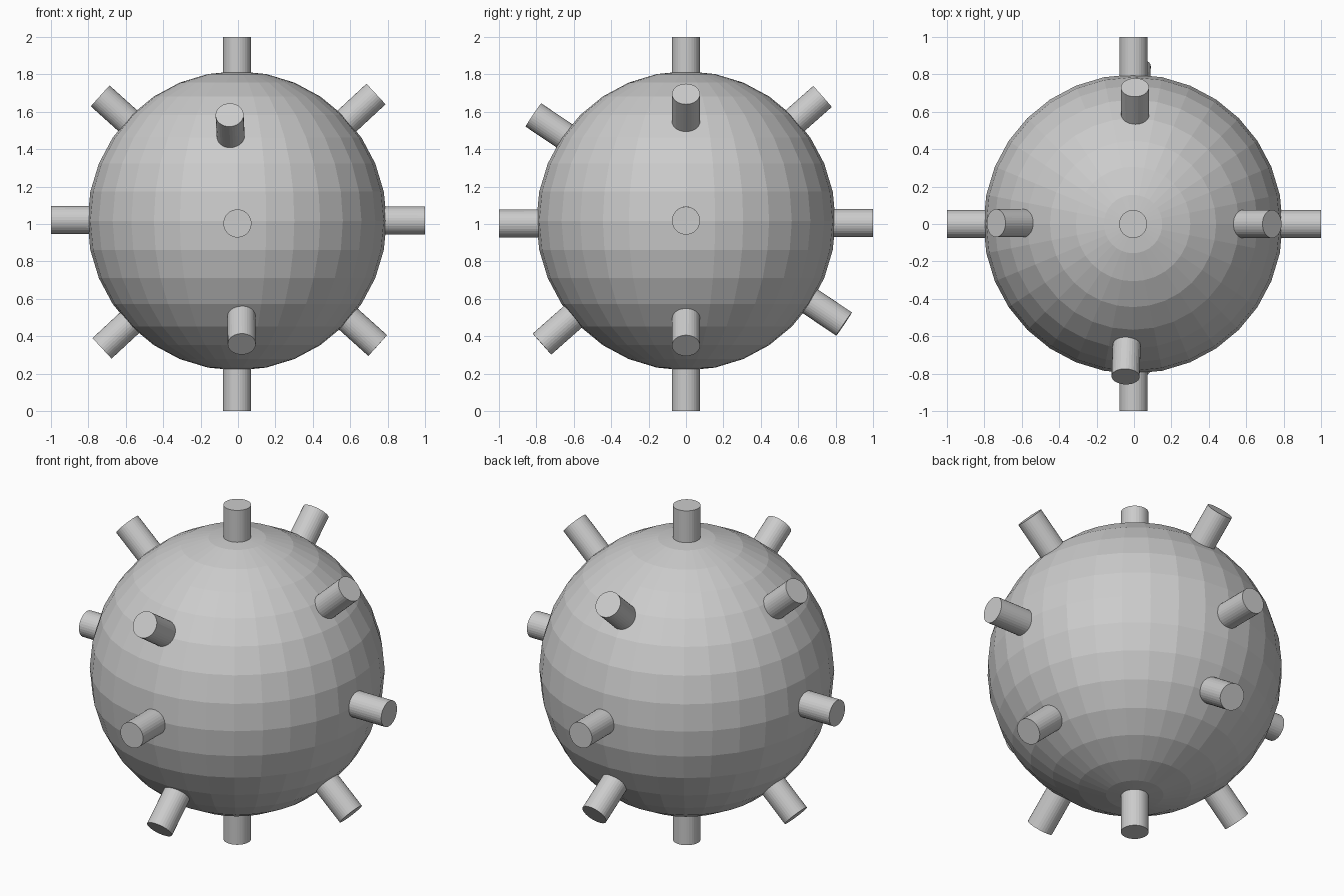
import bpy
from mathutils import Vector

if "Cube" in bpy.data.objects:
    bpy.data.objects.remove(bpy.data.objects["Cube"])

ROD_RADIUS = 0.075


def rod(name, a, b):
    """Straight round rod running right through the ball from a to b."""
    a, b = Vector(a), Vector(b)
    axis = b - a
    bpy.ops.mesh.primitive_cylinder_add(
        vertices=32, radius=ROD_RADIUS, depth=axis.length,
        location=(a + b) / 2, rotation=axis.to_track_quat('Z', 'Y').to_euler())
    bpy.context.object.name = name


# Faceted ball
bpy.ops.mesh.primitive_uv_sphere_add(segments=32, ring_count=16, radius=0.8,
                                     location=(-0.005, 0, 1.017))
bpy.context.object.name = "ball"

# Rods along the main axes
rod("vertical_rod", (-0.005, 0, 0), (-0.005, 0, 2))
rod("side_rod", (-1, 0, 1.022), (1, 0, 1.018))
rod("front_back_rod", (-0.003, -1, 1.003), (-0.003, 1, 1.005))

# Diagonal rods leaning sideways
rod("side_diagonal_rod_1", (-0.727, 0, 0.335), (0.738, 0, 1.695))
rod("side_diagonal_rod_2", (0.747, 0, 0.35), (-0.737, 0.005, 1.685))

# Diagonal rods leaning front to back
rod("front_diagonal_rod_1", (0.015, 0.845, 0.465), (-0.045, -0.816, 1.583))
rod("front_diagonal_rod_2", (0.02, -0.77, 0.358), (0.005, 0.73, 1.682))
